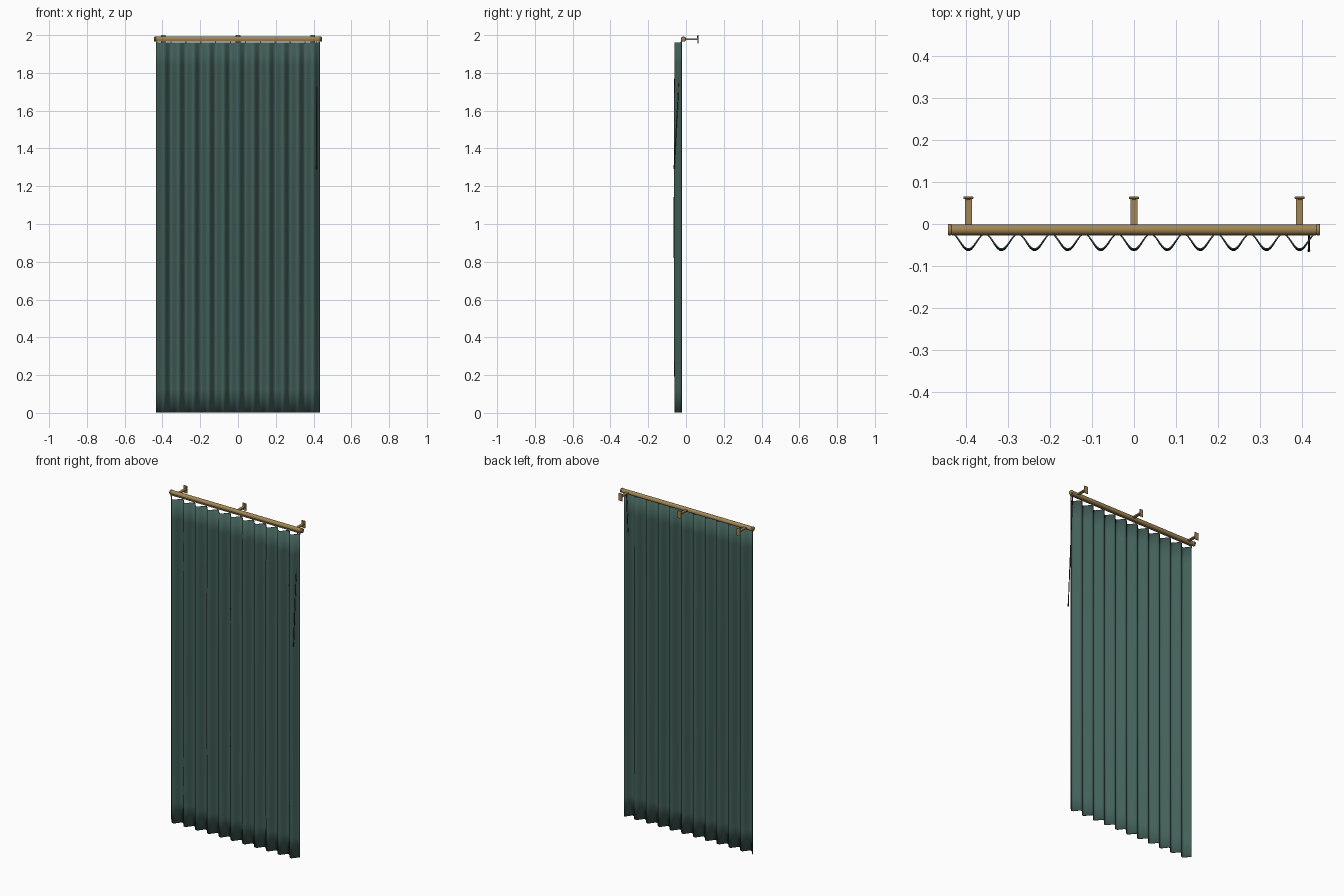
import bpy, bmesh, math
from mathutils import Vector

if "Cube" in bpy.data.objects:
    bpy.data.objects.remove(bpy.data.objects["Cube"])


def material(name, col):
    m = bpy.data.materials.new(name)
    m.diffuse_color = (*col, 1)
    m.use_nodes = True
    m.node_tree.nodes["Principled BSDF"].inputs["Base Color"].default_value = m.diffuse_color
    return m


BRASS = material("brass", (0.36, 0.24, 0.09))
CLOTH = material("green_cloth", (0.055, 0.115, 0.1))
DARK = material("dark_wood", (0.05, 0.03, 0.02))


def finish(ob, name, mat, bevel=0):
    ob.name = name
    ob.data.materials.append(mat)
    if bevel:
        b = ob.modifiers.new("bevel", 'BEVEL')
        b.width, b.segments = bevel, 2
    return ob


def box(name, loc, size, mat, bevel=0):
    bpy.ops.mesh.primitive_cube_add(size=1, location=loc)
    ob = bpy.context.object
    ob.scale = size
    bpy.ops.object.transform_apply(location=False, rotation=False, scale=True)
    return finish(ob, name, mat, bevel)


def rod(name, a, b, r, mat, sides=24, bevel=0):
    a, b = Vector(a), Vector(b)
    bpy.ops.mesh.primitive_cylinder_add(vertices=sides, radius=r, depth=(b - a).length,
                                        location=(a + b) / 2)
    ob = bpy.context.object
    ob.rotation_euler = (b - a).to_track_quat('Z', 'Y').to_euler()
    bpy.ops.object.shade_smooth_by_angle(angle=math.radians(40))
    return finish(ob, name, mat, bevel)


# Rail with end caps and a lower track
rod("rail", (-0.436, -0.0135, 1.979), (0.436, -0.0135, 1.979), 0.0125, BRASS)
for s in (-1, 1):
    rod("rail_end_cap", (s * 0.434, -0.0135, 1.979), (s * 0.444, -0.0135, 1.979),
        0.0138, BRASS, bevel=0.003)
box("glider_track", (0, -0.0225, 1.9685), (0.868, 0.01, 0.005), BRASS)

# Wall brackets
for x in (-0.395, 0, 0.395):
    box("bracket_arm", (x, 0.028, 1.979), (0.017, 0.07, 0.008), BRASS, 0.001)
    box("bracket_plate", (x, 0.0625, 1.978), (0.024, 0.005, 0.044), BRASS, 0.001)
    rod("bracket_screw", (x, 0.057, 1.99), (x, 0.0605, 1.99), 0.004, BRASS, 12)

# Pleated curtain: a cosine wave whose folds swell slightly at mid height
WAVES, PERIOD, SEG, ROWS = 11, 0.079, 14, 16
HALF = WAVES * PERIOD / 2 - 0.002
bm = bmesh.new()
grid = []
for j in range(ROWS + 1):
    z = 0.001 + 1.961 * j / ROWS
    swell = 0.004 * math.sin(math.pi * j / ROWS)
    row = []
    for i in range(WAVES * SEG + 1):
        x = -HALF + 2 * HALF * i / (WAVES * SEG)
        c = (1 + math.cos(2 * math.pi * x / PERIOD)) / 2
        row.append(bm.verts.new((x, -0.0235 - (0.036 + swell) * c, z)))
    grid.append(row)
for r0, r1 in zip(grid, grid[1:]):
    for i in range(len(r0) - 1):
        bm.faces.new((r0[i], r0[i + 1], r1[i + 1], r1[i]))
me = bpy.data.meshes.new("curtain")
bm.to_mesh(me)
bm.free()
curtain = bpy.data.objects.new("curtain", me)
bpy.context.collection.objects.link(curtain)
me.shade_smooth()
finish(curtain, "curtain", CLOTH)
sol = curtain.modifiers.new("thickness", 'SOLIDIFY')
sol.thickness, sol.offset = 0.003, 0

# Gliders at each rear fold
for k in range(WAVES + 1):
    x = max(-0.43, min(0.43, (k - WAVES / 2) * PERIOD))
    box("glider", (x, -0.0235, 1.963), (0.006, 0.006, 0.012), BRASS)

# Draw wand hanging at the right
rod("wand", (0.417, -0.026, 1.966), (0.417, -0.063, 1.30), 0.0025, DARK, 12)
rod("wand_tip", (0.417, -0.0625, 1.31), (0.417, -0.0635, 1.29), 0.0033, DARK, 12)
